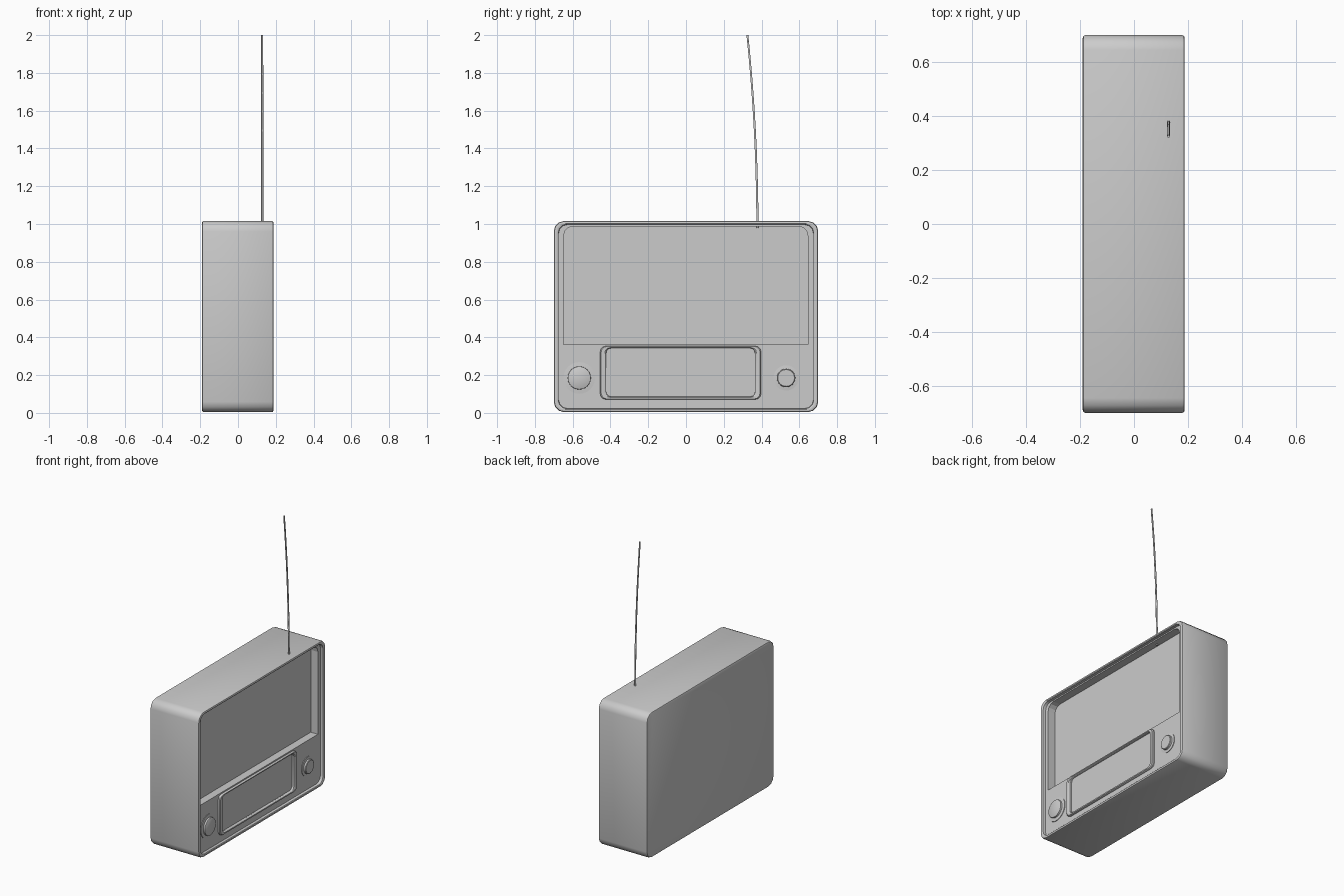
import bpy, bmesh, math
from mathutils import Matrix

if "Cube" in bpy.data.objects:
    bpy.data.objects.remove(bpy.data.objects["Cube"])


def ring(x, y0, y1, z0, z1, r, seg=3, round_bottom=True):
    """Rounded rectangle in the YZ plane, at depth x."""
    pts = []
    corners = [(y1 - r, z1 - r, 0, r), (y0 + r, z1 - r, 90, r)]
    rb = r if round_bottom else 0.0005
    corners += [(y0 + rb, z0 + rb, 180, rb), (y1 - rb, z0 + rb, 270, rb)]
    for cy, cz, a, rad in corners:
        for i in range(seg + 1):
            t = math.radians(a + 90 * i / seg)
            pts.append((x, cy + rad * math.cos(t), cz + rad * math.sin(t)))
    return pts


def circle(x, cy, cz, r, n=24):
    return [(x, cy + r * math.cos(2 * math.pi * i / n), cz + r * math.sin(2 * math.pi * i / n))
            for i in range(n)]


def loft(name, rings, hidden=False):
    """Skin a list of equal rings and cap both ends."""
    bm = bmesh.new()
    loops = [[bm.verts.new(p) for p in r] for r in rings]
    n = len(loops[0])
    for a, b in zip(loops, loops[1:]):
        for i in range(n):
            bm.faces.new((a[i], a[(i + 1) % n], b[(i + 1) % n], b[i]))
    bm.faces.new(loops[0])
    bm.faces.new(loops[-1])
    bmesh.ops.recalc_face_normals(bm, faces=bm.faces)
    me = bpy.data.meshes.new(name)
    bm.to_mesh(me)
    bm.free()
    ob = bpy.data.objects.new(name, me)
    bpy.context.collection.objects.link(ob)
    if hidden:
        ob.hide_render = True
        ob.hide_viewport = True
        ob.display_type = 'WIRE'
    return ob


def smooth(ob):
    bpy.ops.object.select_all(action='DESELECT')
    ob.select_set(True)
    bpy.context.view_layer.objects.active = ob
    bpy.ops.object.shade_smooth_by_angle(angle=math.radians(35))


BACK, FRONT, PANEL = -0.19, 0.187, 0.165


def inset(x, d):
    return ring(x, -0.70 + d, 0.70 - d, 0.004 + d * 0.75, 1.016 - d * 0.75, 0.055 - d * 0.4)


# Case: softened back edge, rounded front rim, shallow front recess
case = loft("case", [
    inset(BACK, 0.010), inset(BACK + 0.003, 0.003), inset(BACK + 0.010, 0),
    inset(FRONT - 0.008, 0), inset(FRONT - 0.002, 0.003), inset(FRONT, 0.008),
    inset(FRONT, 0.018), inset(FRONT - 0.004, 0.024), inset(PANEL, 0.026)])

# Cutters for speaker bay and display window
speaker_cut = loft("speaker_cutter", [
    ring(x, -0.648, 0.645, 0.363, 0.988, 0.05, round_bottom=False) for x in (0.11, 0.18)], True)
display_cut = loft("display_cutter", [
    ring(x, -0.421, 0.366, 0.086, 0.342, 0.025) for x in (0.145, 0.18)], True)
for cutter in (speaker_cut, display_cut):
    m = case.modifiers.new(cutter.name, 'BOOLEAN')
    m.operation = 'DIFFERENCE'
    m.solver = 'EXACT'
    m.object = cutter
smooth(case)


# Raised display frame, with the screen sunk inside it
def frame_ring(x, d):
    return ring(x, -0.455 + d, 0.398 - d, 0.071 + d * 0.45, 0.354 - d * 0.35, 0.032 - d * 0.2)


smooth(loft("display_frame", [
    frame_ring(PANEL - 0.004, 0), frame_ring(PANEL + 0.010, 0), frame_ring(PANEL + 0.015, 0.006),
    frame_ring(PANEL + 0.015, 0.025), frame_ring(PANEL + 0.010, 0.032), frame_ring(0.147, 0.034)]))

# Knobs: flat collar with a raised dial
for name, y, r in (("tuning_knob", -0.565, 0.084), ("volume_knob", 0.530, 0.067)):
    smooth(loft(name, [
        circle(PANEL - 0.004, y, 0.185, r), circle(PANEL + 0.004, y, 0.185, r),
        circle(PANEL + 0.006, y, 0.185, r * 0.73), circle(PANEL + 0.017, y, 0.185, r * 0.72),
        circle(PANEL + 0.020, y, 0.185, r * 0.66)]))

# Antenna: thin rod bending gently towards the tip
curve = bpy.data.curves.new("antenna", 'CURVE')
curve.dimensions = '3D'
curve.bevel_depth = 0.0065
curve.bevel_resolution = 1
curve.use_fill_caps = True
sp = curve.splines.new('POLY')
N = 10
sp.points.add(N)
for i in range(N + 1):
    t = i / N
    p = sp.points[i]
    p.co = (0.128, 0.378 - 0.053 * t ** 2, 0.98 + 1.02 * t, 1)
    p.radius = 1.0 - 0.15 * t
antenna = bpy.data.objects.new("antenna", curve)
bpy.context.collection.objects.link(antenna)
